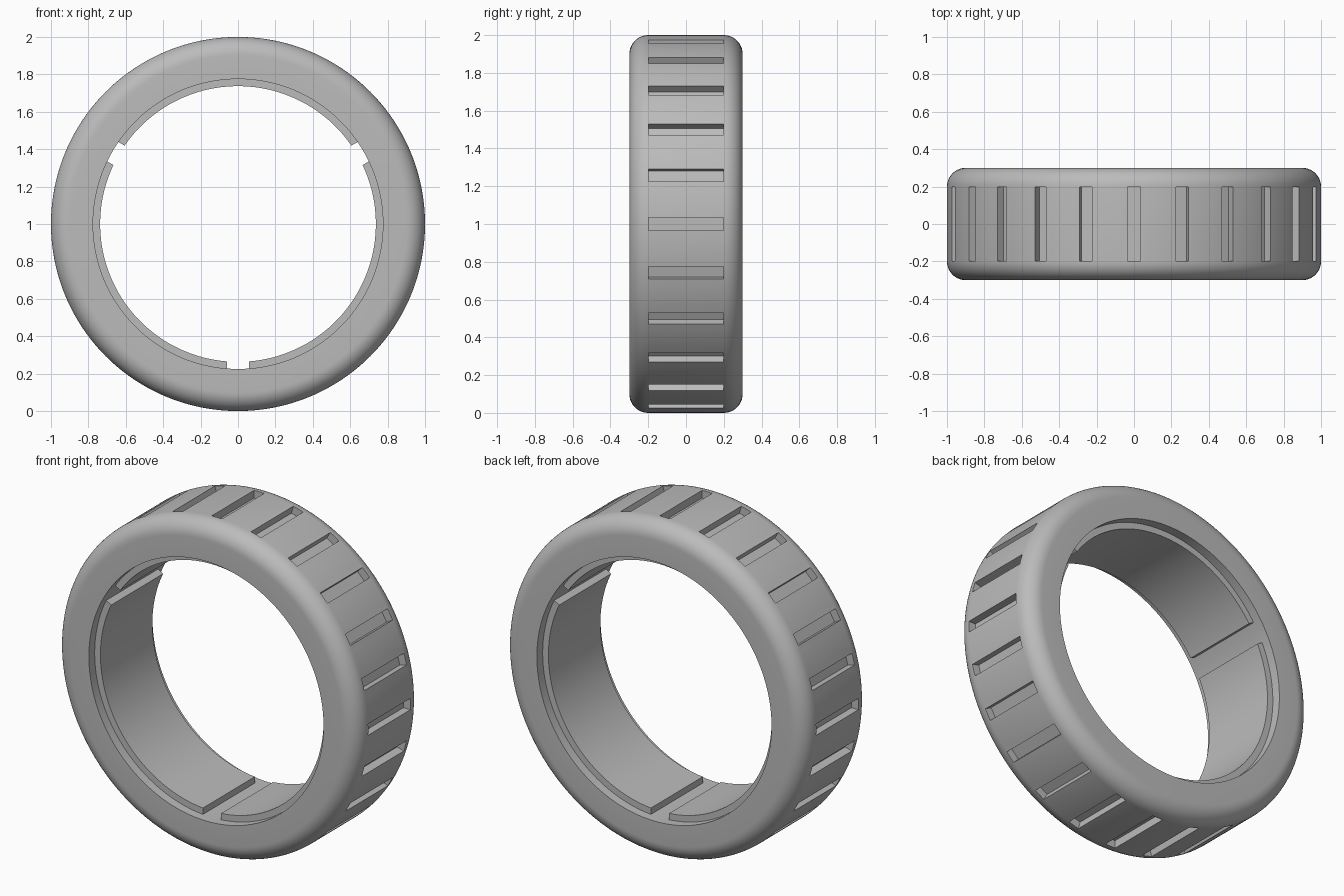
import bpy, bmesh, math
from mathutils import Matrix, Vector

cube = bpy.data.objects.get("Cube")
if cube:
    bpy.data.objects.remove(cube, do_unlink=True)

SEGMENTS = 192
CENTRE = Vector((0, 0, 1))

grey = bpy.data.materials.new("plain_grey")
grey.use_nodes = True
colour = (0.5, 0.5, 0.5, 1)
grey.diffuse_color = colour
grey.node_tree.nodes["Principled BSDF"].inputs["Base Color"].default_value = colour


def add_object(name, bm):
    bmesh.ops.recalc_face_normals(bm, faces=bm.faces[:])
    mesh = bpy.data.meshes.new(name)
    bm.to_mesh(mesh)
    bm.free()
    mesh.materials.append(grey)
    obj = bpy.data.objects.new(name, mesh)
    bpy.context.collection.objects.link(obj)
    return obj


def lathe(name, profile):
    """Revolve a closed (radius, y) profile about the y axis."""
    bm = bmesh.new()
    rings = []
    for i in range(SEGMENTS):
        a = math.tau * i / SEGMENTS
        rings.append([bm.verts.new(CENTRE + Vector((r * math.cos(a), y, r * math.sin(a))))
                      for r, y in profile])
    n = len(profile)
    for i, ring in enumerate(rings):
        after = rings[(i + 1) % SEGMENTS]
        for j in range(n):
            k = (j + 1) % n
            bm.faces.new((ring[j], ring[k], after[k], after[j]))
    return add_object(name, bm)


def radial_boxes(name, angles, inner, outer, length, width):
    """Boxes arranged around the ring axis."""
    bm = bmesh.new()
    for a in angles:
        matrix = (Matrix.Translation(CENTRE) @ Matrix.Rotation(-math.radians(a), 4, 'Y')
                  @ Matrix.Translation(((inner + outer) / 2, 0, 0))
                  @ Matrix.Diagonal((outer - inner, length, width, 1)))
        bmesh.ops.create_cube(bm, size=1, matrix=matrix)
    return add_object(name, bm)


def cut(obj, cutter):
    mod = obj.modifiers.new("cut", 'BOOLEAN')
    mod.operation = 'DIFFERENCE'
    mod.solver = 'EXACT'
    mod.object = cutter
    bpy.ops.object.select_all(action='DESELECT')
    obj.select_set(True)
    bpy.context.view_layer.objects.active = obj
    bpy.ops.object.modifier_apply(modifier=mod.name)
    bpy.data.objects.remove(cutter, do_unlink=True)
    bpy.ops.object.shade_smooth_by_angle(angle=math.radians(30))


# Outer ring with rounded rims
BORE, FILLET, HALF = 0.775, 0.1, 0.3
profile = [(BORE, -HALF)]
for side, start in ((-1, -90), (1, 0)):
    for i in range(11):
        a = math.radians(start + 9 * i)
        profile.append((1 - FILLET + FILLET * math.cos(a),
                        side * (HALF - FILLET) + FILLET * math.sin(a)))
profile.append((BORE, HALF))
outer_ring = lathe("outer_ring", profile)

# Grip slots around the outside
cut(outer_ring, radial_boxes("slot_cutter", range(0, 360, 15), 0.953, 1.1, 0.398, 0.068))

# Recessed inner liner, split by three keyways
liner = lathe("inner_liner", [(0.737, -0.245), (0.79, -0.245), (0.79, 0.245), (0.737, 0.245)])
cut(liner, radial_boxes("keyway_cutter", (30, 150, 270), 0.6, 0.9, 0.8, 0.12))
